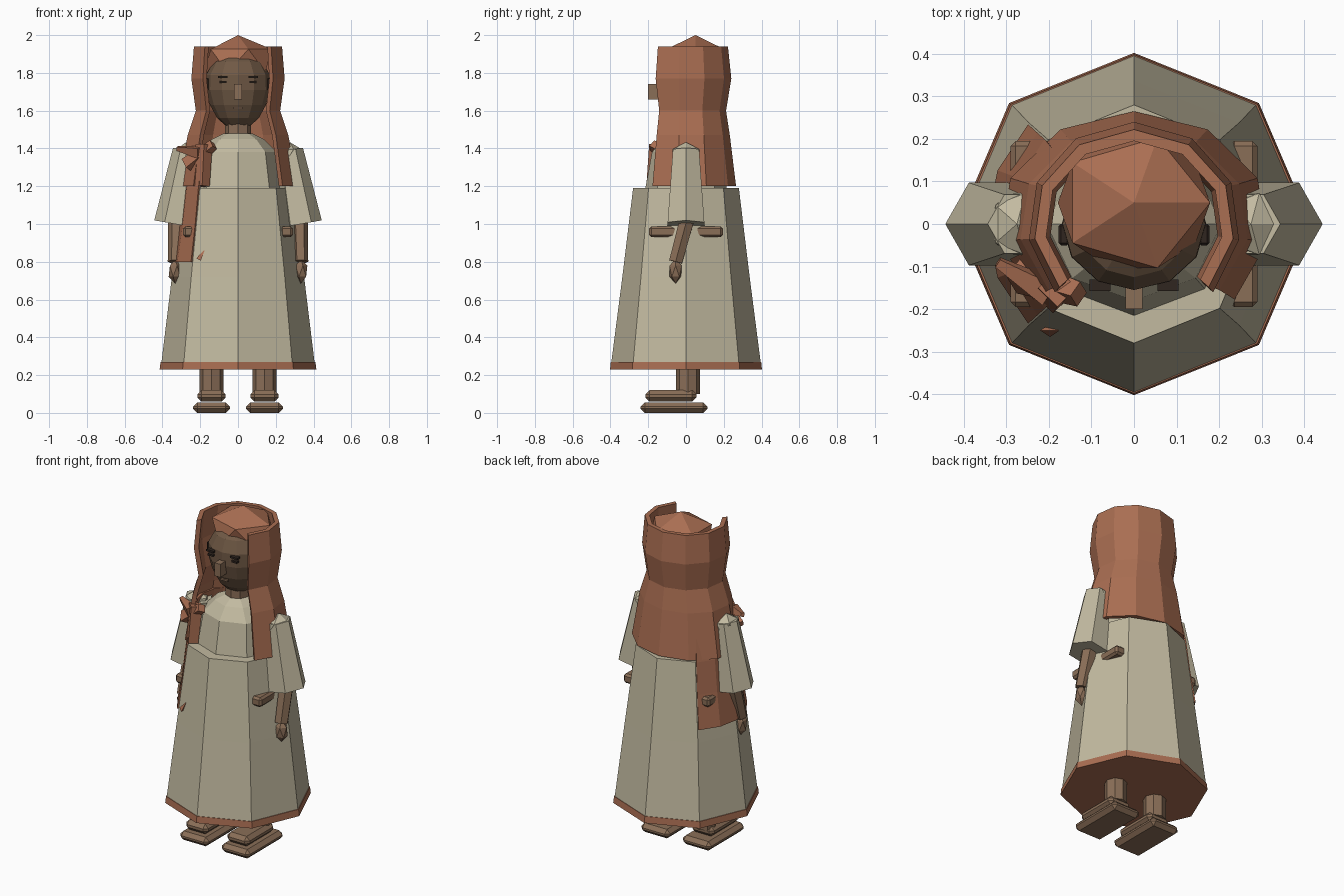
import bpy, bmesh, math
from mathutils import Vector, Matrix

if "Cube" in bpy.data.objects:
    bpy.data.objects.remove(bpy.data.objects["Cube"])

def srgb(r, g, b):
    f = lambda c: ((c / 255 + 0.055) / 1.055) ** 2.4 if c > 10 else c / 255 / 12.92
    return (f(r), f(g), f(b), 1)

def material(name, *rgb):
    m = bpy.data.materials.new(name)
    m.diffuse_color = srgb(*rgb)
    m.use_nodes = True
    m.node_tree.nodes["Principled BSDF"].inputs["Base Color"].default_value = m.diffuse_color
    return m

CLOTH = material("cream cloth", 194, 186, 160)
RUST = material("rust cloth", 170, 110, 82)
SKIN = material("brown skin", 138, 110, 87)
FACE = material("dark face", 112, 89, 69)
DARK = material("dark hair", 48, 38, 32)

def finish(name, bm, mat):
    bmesh.ops.recalc_face_normals(bm, faces=bm.faces[:])
    me = bpy.data.meshes.new(name)
    bm.to_mesh(me)
    bm.free()
    me.materials.append(mat)
    ob = bpy.data.objects.new(name, me)
    bpy.context.collection.objects.link(ob)
    return ob

def loft(name, mat, rings, sides, start=90):
    """Closed solid from rings (z, rx, ry, centre y)."""
    bm = bmesh.new()
    rows = []
    for z, rx, ry, cy in rings:
        a = [math.radians(start + 360 * i / sides) for i in range(sides)]
        rows.append([bm.verts.new((rx * math.cos(t), cy + ry * math.sin(t), z)) for t in a])
    for p, q in zip(rows, rows[1:]):
        for i in range(sides):
            j = (i + 1) % sides
            bm.faces.new((p[i], p[j], q[j], q[i]))
    bm.faces.new(rows[0])
    bm.faces.new(rows[-1])
    return finish(name, bm, mat)

def shell(name, mat, rings, angles, thick):
    """Open wrap of cloth from rings (z, rx, ry), thickened inward."""
    bm = bmesh.new()
    rows = []
    for t in (0, thick):
        rows.append([[bm.verts.new(((rx - t) * math.cos(math.radians(a)),
                                    (ry - t) * math.sin(math.radians(a)), z))
                      for a in angles] for z, rx, ry in rings])
    o, n = rows
    R, A = len(rings) - 1, len(angles) - 1
    for g in (o, n):
        for r in range(R):
            for i in range(A):
                bm.faces.new((g[r][i], g[r][i + 1], g[r + 1][i + 1], g[r + 1][i]))
    for r in (0, R):
        for i in range(A):
            bm.faces.new((o[r][i], o[r][i + 1], n[r][i + 1], n[r][i]))
    for i in (0, A):
        for r in range(R):
            bm.faces.new((o[r][i], o[r + 1][i], n[r + 1][i], n[r][i]))
    return finish(name, bm, mat)

def box(name, mat, lo, hi, bevel=0):
    bm = bmesh.new()
    lo, hi = Vector(lo), Vector(hi)
    bmesh.ops.create_cube(bm, size=1)
    for v in bm.verts:
        v.co = Vector([(l + h) / 2 + c * (h - l) for l, h, c in zip(lo, hi, v.co)])
    if bevel:
        bmesh.ops.bevel(bm, geom=bm.edges[:], offset=bevel, segments=1, affect='EDGES')
    return finish(name, bm, mat)

def ico(name, mat, loc, scale):
    bm = bmesh.new()
    bmesh.ops.create_icosphere(bm, subdivisions=1, radius=1,
                               matrix=Matrix.Translation(loc) @ Matrix.Diagonal((*scale, 1)))
    return finish(name, bm, mat)

def limb(name, mat, a, b, ra, rb, sides=6):
    """Tapered prism between two points, corner facing sideways."""
    a, b = Vector(a), Vector(b)
    d = b - a
    rot = Vector((0, 0, -1)).rotation_difference(d).to_matrix().to_4x4()
    bm = bmesh.new()
    bmesh.ops.create_cone(bm, cap_ends=True, segments=sides, radius1=rb, radius2=ra, depth=d.length)
    turn = Matrix.Rotation(math.radians(90), 4, 'Z')
    bm.transform(Matrix.Translation((a + b) / 2) @ rot @ turn)
    return finish(name, bm, mat)

# Gown: octagonal skirt, hem trim, bodice
loft("skirt", CLOTH, [(.27, .405, .395, 0), (.72, .35, .337, 0), (1.19, .285, .28, 0)], 8)
loft("hem_trim", RUST, [(.23, .415, .402, 0), (.27, .41, .398, 0)], 8)
loft("bodice", CLOTH, [(1.19, .235, .215, 0), (1.38, .205, .18, 0), (1.45, .135, .125, 0),
                       (1.48, .075, .075, 0)], 8)

# Neck and head
loft("neck", SKIN, [(1.46, .07, .07, 0), (1.57, .07, .07, 0)], 8)
loft("head", FACE, [(1.52, .065, .06, 0), (1.56, .11, .10, 0), (1.63, .148, .135, 0),
                    (1.71, .17, .155, 0), (1.79, .168, .155, 0), (1.86, .13, .125, 0),
                    (1.905, .06, .06, 0)], 12)
box("nose", SKIN, (-.02, -.2, 1.66), (.02, -.13, 1.74))
box("mouth", SKIN, (-.024, -.138, 1.61), (.024, -.125, 1.62))

# Veil: open wrap, with a faceted crown
shell("veil", RUST, [(1.2, .318, .265), (1.47, .27, .232), (1.6, .226, .212),
                     (1.77, .25, .24), (1.94, .236, .222)],
      [-42 + 33 * i for i in range(9)], .027)
ico("crown", RUST, (0, .05, 1.865), (.2, .18, .135))

# Drape over one shoulder, falling along the hip, with a gathered fold
shell("drape", RUST, [(.8, .346, .337), (1.0, .315, .308), (1.19, .292, .287), (1.42, .25, .235)],
      [136 + 22 * i for i in range(5)], .015)
limb("fold_upper", RUST, (-.13, -.165, 1.42), (-.27, -.12, 1.31), .03, .045, 4)
limb("fold_lower", RUST, (-.18, -.15, 1.42), (-.19, -.17, 1.2), .045, .04, 4)
limb("fold_end", RUST, (-.32, -.09, 1.4), (-.2, -.16, 1.38), .015, .04, 4)
limb("drape_tip", RUST, (-.178, -.25, .86), (-.205, -.25, .81), .002, .018, 3)

for side, s in (("left", -1), ("right", 1)):
    # Face details
    box(side + "_brow", DARK, (s * .08 - .025, -.157, 1.772), (s * .08 + .025, -.13, 1.783))
    box(side + "_eye", DARK, (s * .08 - .018, -.153, 1.746), (s * .08 + .018, -.13, 1.757))
    box(side + "_ear", DARK, (s * .165 - .012, -.05, 1.71), (s * .165 + .012, 0, 1.77), .005)
    # Sleeve, forearm and hand
    limb(side + "_sleeve", CLOTH, (s * .265, 0, 1.39), (s * .333, 0, 1.0), .08, .112)
    ico(side + "_shoulder", CLOTH, (s * .275, 0, 1.365), (.07, .085, .068))
    limb(side + "_forearm", SKIN, (s * .325, .015, 1.06), (s * .332, -.055, .8), .045, .04)
    ico(side + "_hand", SKIN, (s * .333, -.055, .75), (.038, .038, .065))
    # Side bar at the hip
    box(side + "_hip_bar", SKIN, (s * .257 - .033, -.195, .93), (s * .257 + .033, .195, .987), .012)
    # Leg, foot and sole
    limb(side + "_leg", SKIN, (s * .14, .01, .5), (s * .14, .01, .1), .063, .063, 8)
    box(side + "_foot", SKIN, (s * .14 - .075, -.215, .06), (s * .14 + .075, .055, .12), .022)
    box(side + "_sole", SKIN, (s * .14 - .097, -.24, 0), (s * .14 + .097, .113, .055), .022)
